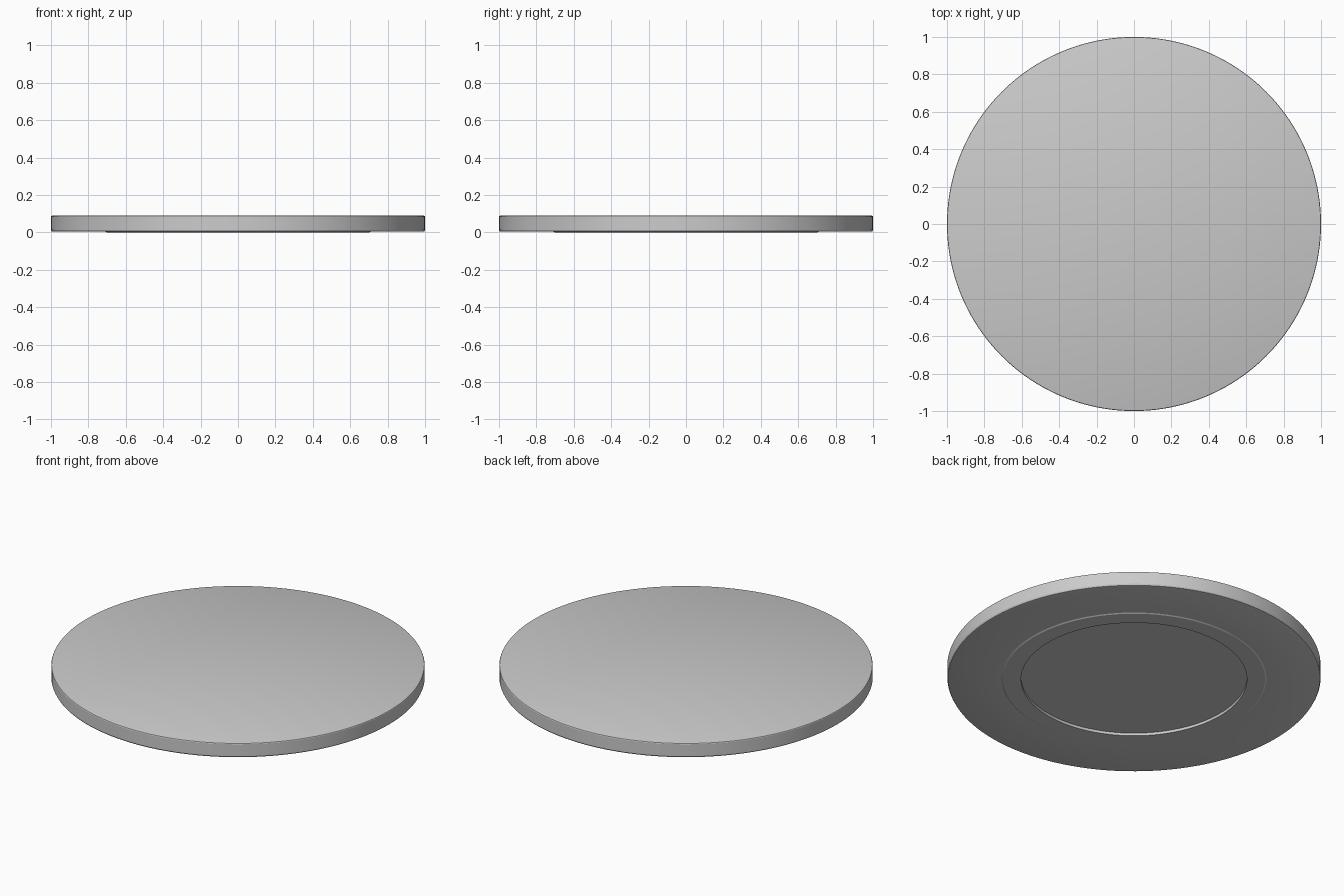
import bpy, bmesh, math
from mathutils import Vector

if "Cube" in bpy.data.objects:
    bpy.data.objects.remove(bpy.data.objects["Cube"])

SEGMENTS = 160

# Half cross-section (radius, height): recessed centre, foot ring, eased rim, flat top
profile = [
    (0.0, 0.016), (0.605, 0.016),               # recess and its wall
    (0.605, 0.0), (0.702, 0.0), (0.709, 0.004), # low foot ring
    (0.990, 0.004), (0.996, 0.006), (1.0, 0.014),
    (1.0, 0.084), (0.998, 0.088), (0.993, 0.09),
    (0.0, 0.09),
]

bm = bmesh.new()
verts = [bm.verts.new((r, 0, z)) for r, z in profile]
edges = [bm.edges.new(pair) for pair in zip(verts, verts[1:])]
bmesh.ops.spin(bm, geom=verts + edges, cent=Vector((0, 0, 0)), axis=Vector((0, 0, 1)),
               angle=2 * math.pi, steps=SEGMENTS, use_duplicate=False)
bmesh.ops.remove_doubles(bm, verts=bm.verts, dist=0.0001)
bmesh.ops.recalc_face_normals(bm, faces=bm.faces)

mesh = bpy.data.meshes.new("round_base")
bm.to_mesh(mesh)
bm.free()
base = bpy.data.objects.new("round_base", mesh)
bpy.context.collection.objects.link(base)

# Smooth curved sides, sharp recess edges
bpy.context.view_layer.objects.active = base
base.select_set(True)
bpy.ops.object.shade_smooth_by_angle(angle=math.radians(25))
